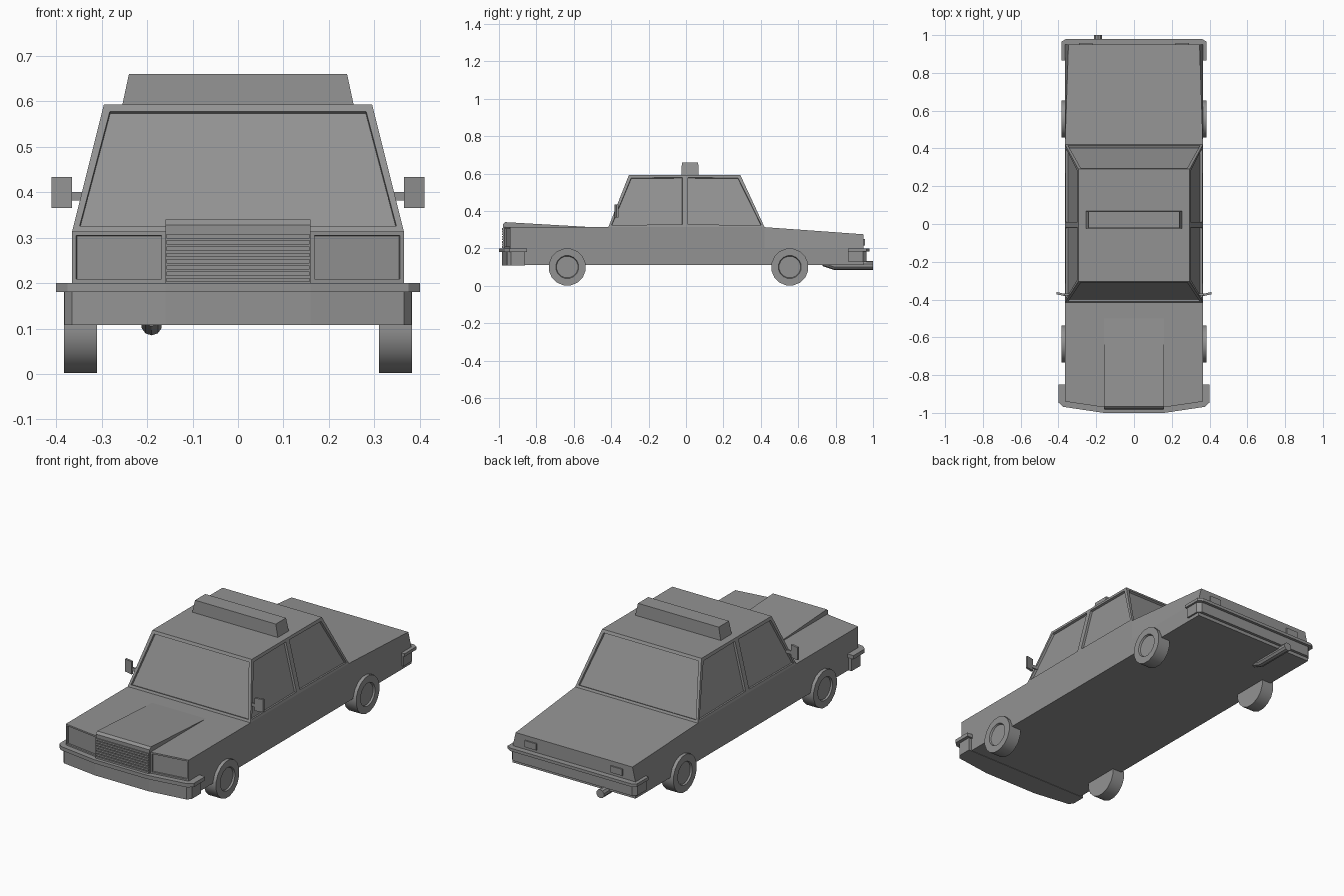
import bpy
import bmesh
from math import cos, sin, pi

cube = bpy.data.objects.get("Cube")
if cube:
    bpy.data.objects.remove(cube, do_unlink=True)

GREY = (0.29, 0.29, 0.29, 1.0)
paint = bpy.data.materials.new("plain_grey")
paint.use_nodes = True
paint.diffuse_color = GREY
paint.node_tree.nodes["Principled BSDF"].inputs["Base Color"].default_value = GREY


def finish(name, bm, smooth=False):
    """Turn a bmesh into a named grey object."""
    bmesh.ops.recalc_face_normals(bm, faces=bm.faces)
    mesh = bpy.data.meshes.new(name)
    bm.to_mesh(mesh)
    bm.free()
    mesh.materials.append(paint)
    obj = bpy.data.objects.new(name, mesh)
    bpy.context.collection.objects.link(obj)
    if smooth:
        bpy.ops.object.select_all(action="DESELECT")
        obj.select_set(True)
        bpy.context.view_layer.objects.active = obj
        bpy.ops.object.shade_smooth_by_angle()
    return obj


def bridge(bm, rings):
    """Join matching rings of vertices with quads."""
    for a, b in zip(rings, rings[1:]):
        for i in range(len(a)):
            j = (i + 1) % len(a)
            bm.faces.new((a[i], a[j], b[j], b[i]))


def loft(name, rings, smooth=False):
    """Closed solid through rings of points."""
    bm = bmesh.new()
    loops = [[bm.verts.new(p) for p in ring] for ring in rings]
    bridge(bm, loops)
    bm.faces.new(loops[0])
    bm.faces.new(loops[-1])
    return finish(name, bm, smooth)


def plan(name, outline, z0, z1):
    """Solid with a plan outline between two heights."""
    return loft(name, [[(x, y, z) for x, y in outline] for z in (z0, z1)])


def box(name, x0, x1, y0, y1, z0, z1):
    return plan(name, [(x0, y0), (x1, y0), (x1, y1), (x0, y1)], z0, z1)


def mirrored(half):
    """Complete a plan outline from its +x half."""
    return half + [(-x, y) for x, y in reversed(half)]


# Lower body, lofted from nose to tail
HALF, CREASE, FLOOR, BELT, WAIST = 0.365, 0.16, 0.11, 0.2, 0.313


def body_section(bm, y_edge, y_mid, top_half, top):
    half = [(CREASE, FLOOR), (HALF, FLOOR), (HALF, BELT), (top_half, top), (CREASE, top)]
    points = half + [(-x, z) for x, z in reversed(half)]
    return [bm.verts.new((x, y_mid if abs(x) == CREASE else y_edge, z)) for x, z in points]


bm = bmesh.new()
sections = [body_section(bm, *s) for s in (
    (-0.94, -0.97, HALF, WAIST),
    (-0.42, -0.42, HALF, WAIST),
    (0.42, 0.42, HALF, WAIST),
    (0.95, 0.95, 0.347, 0.275))]
bridge(bm, sections)
bm.faces.new(sections[-1])
n = sections[0]
mid_r, mid_l = [bm.verts.new((x, -0.97, BELT)) for x in (CREASE, -CREASE)]
for quad in ((n[0], n[1], n[2], mid_r), (n[9], n[0], mid_r, mid_l),
             (n[8], n[9], mid_l, n[7]), (mid_r, mid_l, n[5], n[4])):
    bm.faces.new(quad)
lamps = [bm.faces.new((mid_r, n[2], n[3], n[4])), bm.faces.new((n[7], mid_l, n[5], n[6]))]
bmesh.ops.recalc_face_normals(bm, faces=bm.faces)
# Recessed headlights
bmesh.ops.inset_individual(bm, faces=lamps, thickness=0.012, depth=0)
bmesh.ops.inset_individual(bm, faces=lamps, thickness=0.001, depth=-0.008)
finish("lower_body", bm)

# Raised bonnet centre with grille slats
profile = [(-0.977, BELT), (-0.979, 0.328), (-0.967, 0.34), (-0.5, WAIST), (-0.5, 0.25)]
loft("bonnet_centre", [[(x, y, z) for y, z in profile] for x in (-CREASE, CREASE)])
for i in range(8):
    z = 0.202 + i * 0.0138
    box("grille_slat", -0.157, 0.157, -0.985, -0.97, z, z + 0.0095)

# Cabin with recessed windows
bm = bmesh.new()


def cabin_ring(half, front, back, z):
    pts = mirrored([(half, front), (half, -0.005), (half, back)])
    return [bm.verts.new((x, y, z)) for x, y in pts]


base = cabin_ring(HALF, -0.415, 0.42, WAIST)
roof = cabin_ring(0.295, -0.305, 0.29, 0.593)
bridge(bm, [base, roof])
windows = list(bm.faces)
bm.faces.new(base)
bm.faces.new(roof)
bmesh.ops.recalc_face_normals(bm, faces=bm.faces)
bmesh.ops.inset_individual(bm, faces=windows, thickness=0.021, depth=0)
bmesh.ops.inset_individual(bm, faces=windows, thickness=0.001, depth=-0.012)
finish("cabin", bm)

# Roof sign
loft("roof_sign", [[(x, y, z) for x, y in mirrored([(h, -0.025 + t), (h, 0.068 - t)])]
                   for h, t, z in ((0.255, 0, 0.59), (0.24, 0.003, 0.66))])

# Bumpers with a wider trim lip
plan("front_bumper", mirrored([(0.382, -0.86), (0.382, -0.935), (0.365, -0.957),
                               (0.16, -0.985)]), 0.108, 0.182)
plan("front_bumper_trim", mirrored([(0.4, -0.85), (0.4, -0.945), (0.375, -0.968),
                                    (0.16, -1.0)]), 0.18, 0.2)
plan("rear_bumper", mirrored([(0.374, 0.87), (0.374, 0.945), (0.355, 0.965)]), 0.128, 0.187)
plan("rear_bumper_trim", mirrored([(0.384, 0.865), (0.384, 0.965), (0.36, 0.98)]), 0.184, 0.2)


# Round parts
def circle(radius, sides):
    return [(radius * cos(2 * pi * (i + 0.5) / sides), radius * sin(2 * pi * (i + 0.5) / sides))
            for i in range(sides)]


for side, s in (("left", 1), ("right", -1)):
    # Wheels with a sunken hub
    for end, y in (("front", -0.635), ("rear", 0.555)):
        steps = ((0.31, 0.1), (0.383, 0.1), (0.383, 0.062), (0.374, 0.058))
        loft(f"{end}_{side}_wheel",
             [[(s * x, y + a, 0.1 + b) for a, b in circle(r, 16)] for x, r in steps], True)
    # Door mirror
    plan(f"{side}_mirror", [(s * x, y) for x, y in (
        (0.365, -0.382), (0.41, -0.372), (0.41, -0.36), (0.365, -0.37))], 0.365, 0.433)
    box(f"{side}_mirror_arm", s * 0.33, s * 0.37, -0.378, -0.368, 0.382, 0.4)
    # Tail light
    box(f"{side}_tail_light", s * 0.22, s * 0.29, 0.945, 0.957, 0.215, 0.25)

# Exhaust pipe
loft("exhaust_pipe", [[(-0.19 + a, y, z + b) for a, b in circle(0.023, 10)]
                      for y, z in ((0.73, 0.128), (0.79, 0.108), (1.0, 0.108))], True)
